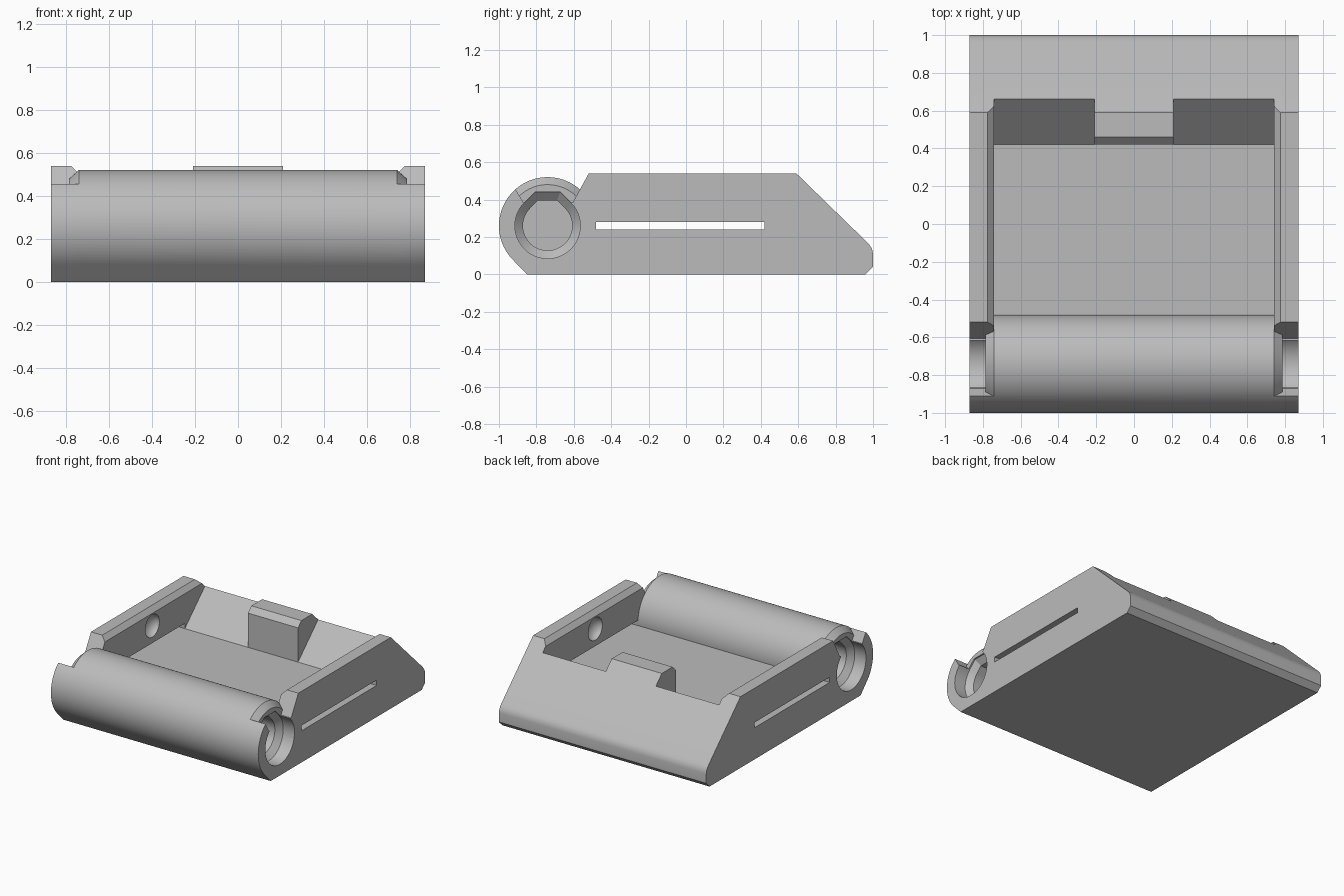
import bpy, bmesh, math
from mathutils import Matrix

cube = bpy.data.objects.get("Cube")
if cube:
    bpy.data.objects.remove(cube, do_unlink=True)

grey = bpy.data.materials.new("plain grey")
grey.use_nodes = True
colour = (0.5, 0.5, 0.5, 1)
grey.diffuse_color = colour
grey.node_tree.nodes["Principled BSDF"].inputs["Base Color"].default_value = colour

AXIS_Y, AXIS_Z, RADIUS = -0.74, 0.26, 0.26
WIDTH, INNER, FLOOR = 0.87, 0.74, 0.24
STEP = 3.75


def finish(name, bm):
    bmesh.ops.recalc_face_normals(bm, faces=bm.faces)
    mesh = bpy.data.meshes.new(name)
    bm.to_mesh(mesh)
    bm.free()
    obj = bpy.data.objects.new(name, mesh)
    bpy.context.collection.objects.link(obj)
    mesh.materials.append(grey)
    return obj


def loft(name, sections):
    """Skin a list of (x, [(y, z), ...]) sections and cap both ends."""
    bm = bmesh.new()
    rings = [[bm.verts.new((x, y, z)) for y, z in pts] for x, pts in sections]
    for a, b in zip(rings, rings[1:]):
        for i in range(len(a)):
            j = (i + 1) % len(a)
            bm.faces.new((a[i], a[j], b[j], b[i]))
    bm.faces.new(rings[0])
    bm.faces.new(rings[-1])
    return finish(name, bm)


def prism(name, x0, x1, pts):
    return loft(name, [(x0, pts), (x1, pts)])


def arc(r, start, end, step=STEP):
    n = round((end - start) / step)
    angles = [math.radians(start + step * i) for i in range(n + 1)]
    return [(AXIS_Y + r * math.cos(a), AXIS_Z + r * math.sin(a)) for a in angles]


def combine(body, tool, operation):
    mod = body.modifiers.new(operation.lower(), 'BOOLEAN')
    mod.operation, mod.solver, mod.object = operation, 'EXACT', tool
    bpy.context.view_layer.objects.active = body
    bpy.ops.object.modifier_apply(modifier=mod.name)
    bpy.data.objects.remove(tool, do_unlink=True)


# Side outline: sloped rear, straight walls, notch above the tube ends
outline = [(-0.85, 0), (0.96, 0), (1, 0.04), (1, 0.11), (0.995, 0.135),
           (0.983, 0.155), (0.965, 0.175), (0.59, 0.54), (-0.52, 0.54),
           (-0.605, 0.385), (-0.87, 0.385)] + arc(RADIUS, 131.25, 225)
body = prism("tray_body", -WIDTH, WIDTH, outline)

# Tray pockets either side of the rear block
pocket = [(-0.6, FLOOR), (0.42, FLOOR), (0.66, 0.47), (0.8, 0.604), (-0.6, 0.604)]
middle = [(-0.6, FLOOR), (0.42, FLOOR), (0.42, 0.5), (0.5, 0.58), (-0.6, 0.58)]
for s in (-1, 1):
    combine(body, prism("pocket_cutter", s * 0.21, s * INNER, pocket), 'DIFFERENCE')
combine(body, prism("middle_cutter", -0.3, 0.3, middle), 'DIFFERENCE')

# Chamfers on the inner top edges of the walls
for s in (-1, 1):
    low, high = [(-0.7, 0.485), (0.8, 0.485)], [(0.8, 0.58), (-0.7, 0.58)]
    bm = bmesh.new()
    ends = [[bm.verts.new((s * x, y, z)) for x, z in
             ((0.72, 0.485), (0.815, 0.58), (0.72, 0.58))] for y in (-0.7, 0.8)]
    for i in range(3):
        j = (i + 1) % 3
        bm.faces.new((ends[0][i], ends[0][j], ends[1][j], ends[1][i]))
    for end in ends:
        bm.faces.new(end)
    combine(body, finish("chamfer_cutter", bm), 'DIFFERENCE')

# Long slot through both walls
slot = [(-0.48, FLOOR), (0.42, FLOOR), (0.42, 0.28), (-0.48, 0.28)]
combine(body, prism("slot_cutter", -1, 1, slot), 'DIFFERENCE')

# Round dimples on the inner walls
for s in (-1, 1):
    bm = bmesh.new()
    bmesh.ops.create_uvsphere(bm, u_segments=32, v_segments=16, radius=0.085,
                              matrix=Matrix.Translation((s * INNER, 0.03, 0.41))
                              @ Matrix.Diagonal((0.7, 1, 1, 1)))
    combine(body, finish("dimple_cutter", bm), 'DIFFERENCE')

# Front tube with chamfered ends
wide, narrow = arc(RADIUS, -30, 225), arc(0.22, -30, 225)
tube = loft("front_tube", [(-0.785, narrow), (-INNER, wide), (INNER, wide), (0.785, narrow)])
combine(body, tube, 'UNION')


# Flat-topped bores in both tube ends
def bore(r):
    h, w = 1.03 * r, 0.384 * r
    return arc(r, 135, 405, 7.5) + [(AXIS_Y + w, AXIS_Z + h), (AXIS_Y - w, AXIS_Z + h)]


for s in (-1, 1):
    sections = [(s * x, bore(r)) for x, r in
                ((1, 0.175), (0.775, 0.175), (0.735, 0.132), (0.6, 0.132))]
    combine(body, loft("bore_cutter", sections), 'DIFFERENCE')

# Smooth the round parts, keep the edges crisp
bpy.ops.object.select_all(action='DESELECT')
body.select_set(True)
bpy.context.view_layer.objects.active = body
bpy.ops.object.shade_smooth_by_angle(angle=math.radians(20))
